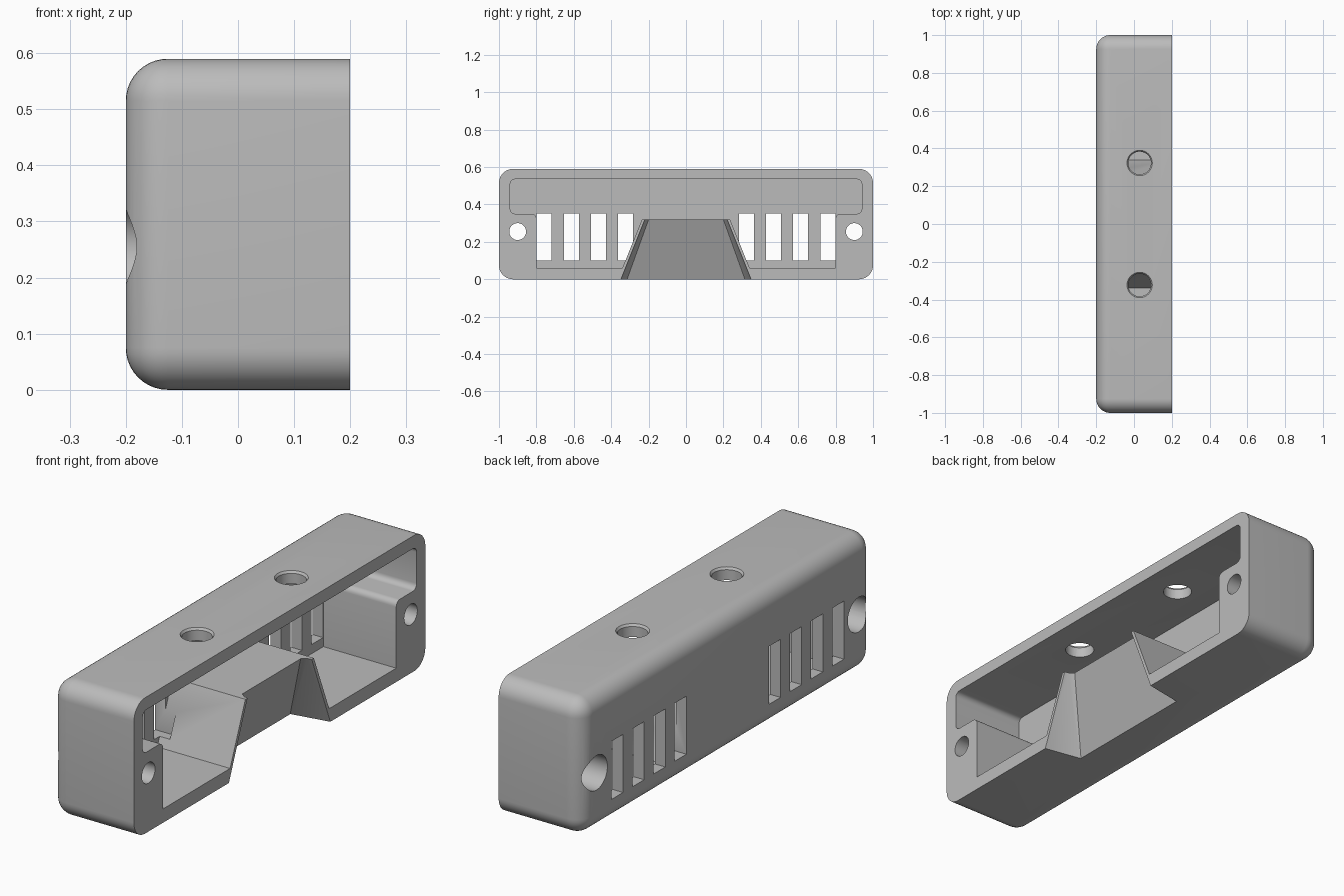
import bpy, bmesh

if "Cube" in bpy.data.objects:
    bpy.data.objects.remove(bpy.data.objects["Cube"], do_unlink=True)

grey = bpy.data.materials.new("matte grey")
grey.use_nodes = True
colour = (0.5, 0.5, 0.5, 1)
grey.diffuse_color = colour
grey.node_tree.nodes["Principled BSDF"].inputs["Base Color"].default_value = colour


def finish(bm, name):
    bmesh.ops.recalc_face_normals(bm, faces=bm.faces[:])
    mesh = bpy.data.meshes.new(name)
    bm.to_mesh(mesh)
    bm.free()
    mesh.materials.append(grey)
    ob = bpy.data.objects.new(name, mesh)
    bpy.context.collection.objects.link(ob)
    return ob


def box(name, x0, x1, y0, y1, z0, z1, radius=0.0):
    """Box, optionally rounded everywhere except around its +x face."""
    bm = bmesh.new()
    bmesh.ops.create_cube(bm, size=1)
    for v in bm.verts:
        v.co = ((x0 + x1) / 2 + v.co.x * (x1 - x0),
                (y0 + y1) / 2 + v.co.y * (y1 - y0),
                (z0 + z1) / 2 + v.co.z * (z1 - z0))
    if radius:
        edges = [e for e in bm.edges if any(v.co.x < x1 - 0.01 for v in e.verts)]
        bmesh.ops.bevel(bm, geom=edges, offset=radius, segments=10,
                        profile=0.5, affect='EDGES')
    return finish(bm, name)


def cylinder(name, centre, radius, depth, axis, top_radius=None):
    bm = bmesh.new()
    bmesh.ops.create_cone(bm, cap_ends=True, segments=48, radius1=radius,
                          radius2=top_radius or radius, depth=depth)
    for v in bm.verts:
        x, y, z = v.co
        v.co = (z, x, y) if axis == 'X' else (x, y, z)
    bmesh.ops.translate(bm, verts=bm.verts[:], vec=centre)
    return finish(bm, name)


def cavity():
    """Stepped pocket that leaves a sloped block standing in the middle."""
    half = [(0.235, 0.32), (0.34, 0.06), (0.8, 0.06), (0.8, 0.35),
            (0.94, 0.35), (0.94, 0.535)]
    outline = half + [(-y, z) for y, z in reversed(half)]
    bm = bmesh.new()
    face = bm.faces.new([bm.verts.new((-0.15, y, z)) for y, z in outline])
    new = bmesh.ops.extrude_face_region(bm, geom=[face])["geom"]
    bmesh.ops.translate(bm, vec=(0.45, 0, 0),
                        verts=[g for g in new if isinstance(g, bmesh.types.BMVert)])
    edges = [e for e in bm.edges
             if abs(e.verts[0].co.x - e.verts[1].co.x) > 0.1
             and abs(e.verts[0].co.y) > 0.7 and e.verts[0].co.z > 0.3]
    bmesh.ops.bevel(bm, geom=edges, offset=0.025, segments=5,
                    profile=0.5, affect='EDGES')
    return finish(bm, "cavity_cutter")


def notch():
    """Tapered opening with a ramp as its rear face."""
    bm = bmesh.new()
    for z in (-0.05, 0.36):
        front, rear = 0.348 - 0.4 * z, 0.315 - 0.36 * z
        for s in (-1, 1):
            for x, y in ((0.25, front), (0.2, front), (0.03 + 0.41 * z, rear)):
                bm.verts.new((x, s * y, z))
    bmesh.ops.convex_hull(bm, input=bm.verts[:])
    return finish(bm, "notch_cutter")


housing = box("housing", -0.2, 0.2, -1, 1, 0, 0.59, radius=0.075)
cutters = [cavity(), notch()]
for s in (-1, 1):
    # Vent slots
    for i in range(4):
        y = s * (0.323 + 0.145 * i)
        cutters.append(box("slot_cutter", -0.3, -0.1, y - 0.04, y + 0.04, 0.1, 0.352))
    # Screw holes with counterbores
    cutters.append(cylinder("screw_cutter", (0, s * 0.9, 0.255), 0.045, 1, 'X'))
    cutters.append(cylinder("counterbore_cutter", (-0.2, s * 0.9, 0.255), 0.075, 0.3, 'X'))
    # Chamfered holes in the top
    cutters.append(cylinder("top_hole_cutter", (0.03, s * 0.323, 0.58), 0.06, 0.16, 'Z'))
    cutters.append(cylinder("chamfer_cutter", (0.03, s * 0.323, 0.59), 0.056, 0.03, 'Z', 0.078))

# Cut every opening
for c in cutters:
    mod = housing.modifiers.new(c.name, 'BOOLEAN')
    mod.operation, mod.solver, mod.object = 'DIFFERENCE', 'EXACT', c
bpy.context.view_layer.update()
result = housing.evaluated_get(bpy.context.evaluated_depsgraph_get())
mesh = bpy.data.meshes.new_from_object(result)
housing.modifiers.clear()
housing.data = mesh
mesh.name = "housing"
for c in cutters:
    bpy.data.objects.remove(c, do_unlink=True)

bpy.ops.object.select_all(action='DESELECT')
housing.select_set(True)
bpy.context.view_layer.objects.active = housing
bpy.ops.object.shade_smooth_by_angle(angle=0.5)
